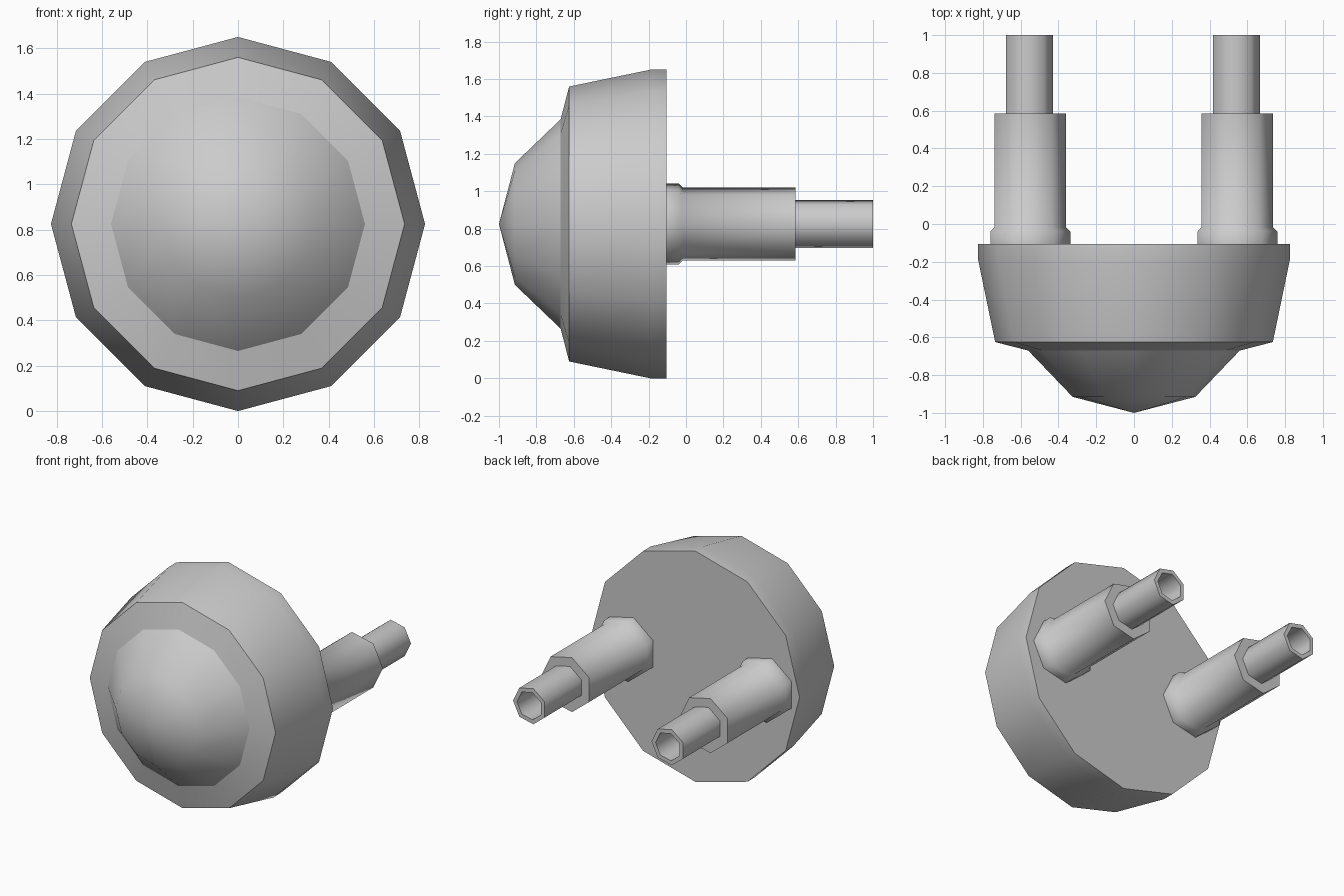
import bpy, bmesh, math

cube = bpy.data.objects.get("Cube")
if cube:
    bpy.data.objects.remove(cube, do_unlink=True)

grey = bpy.data.materials.new("plain_grey")
grey.use_nodes = True
colour = (0.6, 0.6, 0.6, 1)
grey.diffuse_color = colour
grey.node_tree.nodes["Principled BSDF"].inputs["Base Color"].default_value = colour

CENTRE_Z = 0.825


def lathe(name, profile, sides, x, sharp):
    """Spin (y, radius) points about the y axis; rings listed in sharp stay crisp."""
    bm = bmesh.new()
    rings = []
    for y, r in profile:
        if r == 0:
            rings.append([bm.verts.new((0, y, 0))] * sides)
            continue
        angles = [2 * math.pi * i / sides for i in range(sides)]
        rings.append([bm.verts.new((r * math.cos(a), y, r * math.sin(a))) for a in angles])
    for a, b in zip(rings, rings[1:]):
        for i in range(sides):
            j = (i + 1) % sides
            corners = list(dict.fromkeys((a[i], a[j], b[j], b[i])))
            bm.faces.new(corners).smooth = True
    # Close open ends with flat caps
    for ring in (rings[0], rings[-1]):
        if len(set(ring)) > 1:
            bm.faces.new(ring)
    for k in sharp:
        for i in range(sides):
            edge = bm.edges.get((rings[k][i], rings[k][(i + 1) % sides]))
            edge.smooth = False
    bmesh.ops.recalc_face_normals(bm, faces=bm.faces)
    mesh = bpy.data.meshes.new(name)
    bm.to_mesh(mesh)
    bm.free()
    mesh.materials.append(grey)
    obj = bpy.data.objects.new(name, mesh)
    obj.location = (x, 0, CENTRE_Z)
    bpy.context.collection.objects.link(obj)
    return obj


# Housing with bevelled front rim and domed nose
lathe("domed_housing",
      [(-1.0, 0), (-0.915, 0.325), (-0.67, 0.56), (-0.625, 0.735),
       (-0.19, 0.825), (-0.105, 0.825)],
      12, 0, (2, 3, 5))

# Stepped pins: collar, thick sleeve, thin hollow tip
pin_profile = [(-0.11, 0.223), (-0.04, 0.223), (-0.018, 0.2), (0.585, 0.2),
               (0.585, 0.131), (1.0, 0.131), (1.0, 0.1), (0.585, 0.1)]
for name, x in (("left_pin", 0.537), ("right_pin", -0.559)):
    lathe(name, pin_profile, 7, x, (0, 3, 4, 5, 6, 7))
